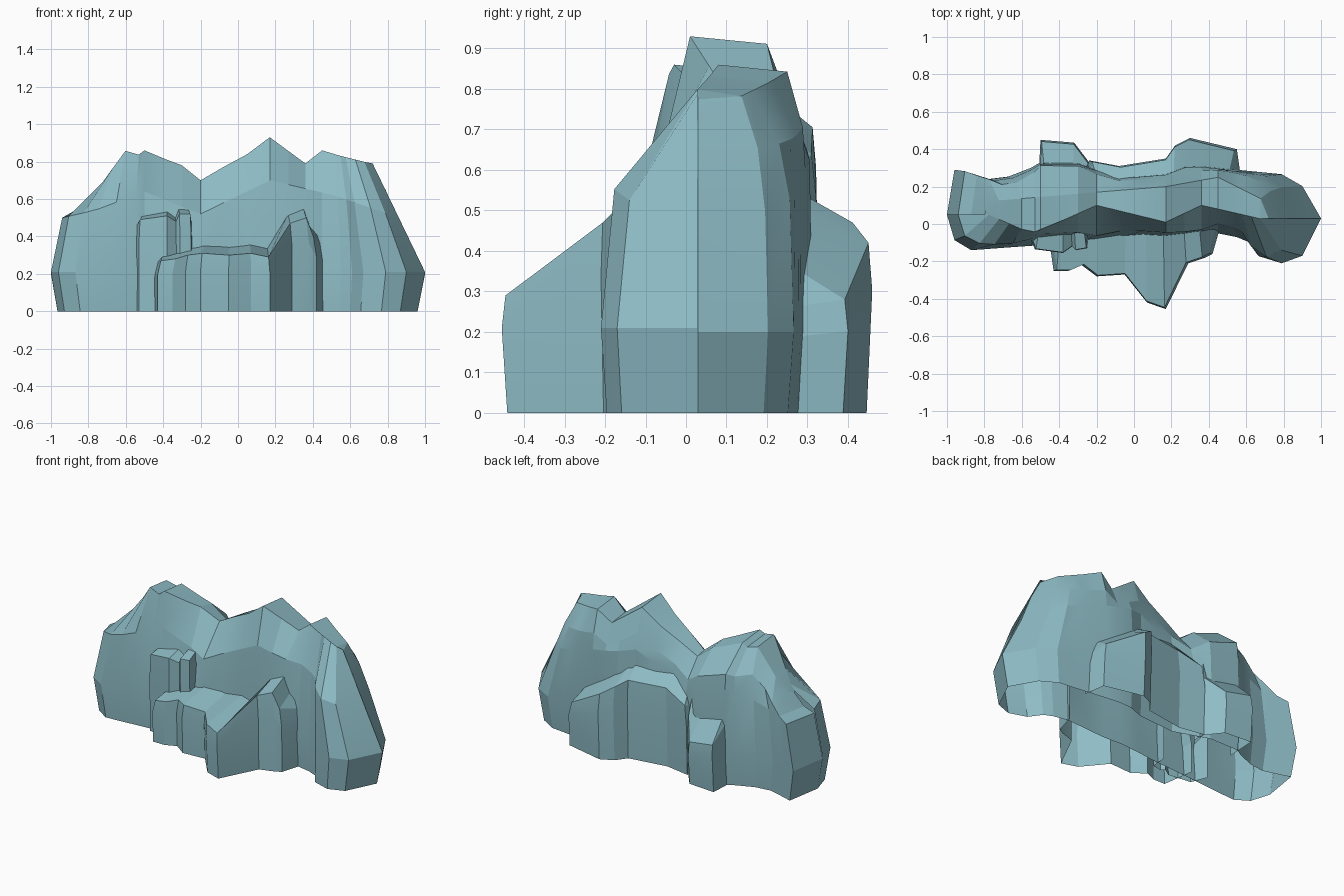
import bpy
import random

random.seed(4)

cube = bpy.data.objects.get("Cube")
if cube:
    bpy.data.objects.remove(cube, do_unlink=True)

# Single stone colour
stone = bpy.data.materials.new("pale teal stone")
stone.use_nodes = True
stone.diffuse_color = (.27, .50, .56, 1)
shader = stone.node_tree.nodes["Principled BSDF"]
shader.inputs["Base Color"].default_value = stone.diffuse_color
shader.inputs["Roughness"].default_value = .9


def sample(line, x):
    """Height of a polyline at x."""
    for (left, low), (right, high) in zip(line, line[1:]):
        if x <= right:
            t = max(0, (x - left) / (right - left))
            return low + (high - low) * t
    return line[-1][1]


def skin(name, columns):
    """Skin a row of equally long point columns into a faceted shell."""
    count = len(columns[0])
    points = [point for column in columns for point in column]
    faces = []
    for c in range(len(columns) - 1):
        for r in range(count - 1):
            corner = c * count + r
            faces.append((corner, corner + count, corner + count + 1, corner + 1))
    mesh = bpy.data.meshes.new(name)
    mesh.from_pydata(points, [], faces)
    mesh.materials.append(stone)
    rock = bpy.data.objects.new(name, mesh)
    bpy.context.collection.objects.link(rock)
    bpy.ops.object.select_all(action="DESELECT")
    rock.select_set(True)
    bpy.context.view_layer.objects.active = rock
    # Merge the pinched ends and turn the faces outward
    bpy.ops.object.mode_set(mode="EDIT")
    bpy.ops.mesh.select_all(action="SELECT")
    bpy.ops.mesh.remove_doubles(threshold=.001)
    bpy.ops.mesh.normals_make_consistent(inside=False)
    bpy.ops.object.mode_set(mode="OBJECT")
    bpy.ops.object.shade_smooth_by_angle(angle=.2)
    return rock


# Guide lines of the main ridge: crest height, then plan lines
crest = [(-.95, .5), (-.8, .58), (-.71, .71), (-.6, .86), (-.54, .83), (-.5, .86),
         (-.38, .81), (-.3, .78), (-.2, .70), (-.08, .77), (.05, .84), (.17, .93),
         (.36, .79), (.45, .86), (.55, .83), (.71, .79)]
shoulder = [(-1, .5), (-.8, .54), (-.5, .64), (-.2, .52), (.17, .7), (.6, .6), (1, .5)]
front = [(-1, .05), (-.97, -.08), (-.87, -.14), (-.6, -.12), (-.45, -.11), (-.2, -.09),
         (0, -.06), (.2, -.07), (.45, -.05), (.6, -.08), (.66, -.17), (.79, -.21),
         (.9, -.17), (1, .03)]
back = [(-1, .05), (-.96, .29), (-.78, .24), (-.62, .26), (-.5, .33), (-.3, .33),
        (-.08, .25), (.17, .27), (.3, .32), (.55, .29), (.85, .26), (.92, .18), (1, .03)]
crest_front = [(-.8, .06), (-.55, -.05), (-.38, .02), (-.2, .1), (.17, .01),
               (.36, .1), (.45, .08), (.71, .02)]
crest_back = [(-.8, .12), (-.55, .14), (-.2, .17), (.17, .2), (.45, .25), (.71, .12)]
stations = [-1, -.96, -.87, -.78, -.67, -.55, -.5, -.38, -.3, -.2, -.08, .05,
            .17, .27, .36, .45, .55, .61, .67, .79, .9, 1]


def pull(x, left, right):
    """Draw the two ends of the ridge inward at higher levels."""
    if abs(x) < .5:
        return x
    if x < 0:
        return -.5 + (x + .5) * left
    return .5 + (x - .5) * right


# Main ridge, one column over the crest at each station
columns = []
for x in stations:
    near, far = sample(front, x), sample(back, x)
    depth = far - near
    wobble = random.uniform(-.05, .05) * depth
    base_x, low_x = pull(x, .93, .92), x
    mid_x, top_x = pull(x, .88, .72), pull(x, .6, .44)
    high, mid = sample(crest, top_x), sample(shoulder, x)
    upper_near, upper_far = near + depth * .1, far - depth * .06
    top_near = min(max(sample(crest_front, top_x), upper_near), upper_far)
    top_far = min(max(sample(crest_back, top_x), top_near), upper_far)
    columns.append([
        (base_x, near + depth * .03, 0),
        (low_x, near, .21),
        (mid_x, upper_near + wobble, mid),
        (top_x, top_near, high),
        (top_x, top_far, high * .98),
        ((top_x + mid_x) / 2, upper_far + wobble / 2, max(mid, high * .82)),
        (mid_x, far - depth * .02, mid * .95),
        (low_x, far, .2),
        (base_x, far - depth * .03, 0),
    ])
skin("main_ridge", columns)


def outcrop(name, rim, wall, rise, squeeze=.85):
    """Ledge with a sloped top running from its rim back into the ridge."""
    centre = sum(point[0] for point in rim) / len(rim)
    ledge = []
    for x, y, z in rim:
        ledge.append([
            (x, y * .97, 0),
            (x, y, z * .72),
            (x + (centre - x) * .04, y * .98, z),
            (centre + (x - centre) * squeeze, wall, z + rise),
        ])
    return skin(name, ledge)


# Front ledges and the pointed spur
outcrop("front_spur", [
    (-.46, -.04, .26), (-.43, -.25, .27), (-.35, -.25, .28), (-.28, -.22, .3),
    (-.2, -.28, .31), (-.05, -.27, .3), (.07, -.42, .31), (.17, -.455, .29)] + [
    (.29, -.21, .47), (.38, -.18, .5), (.42, -.16, .4), (.46, -.02, .36)],
    -.02, .05, .92)
outcrop("front_block", [
    (-.57, -.03, .42), (-.53, -.135, .49), (-.38, -.155, .51), (-.33, -.12, .48),
    (-.31, -.14, .52), (-.25, -.13, .52), (-.24, -.02, .45)], -.02, .03)

# Rear ledges
outcrop("rear_ledge", [
    (-.27, .22, .4), (-.24, .34, .44), (-.08, .31, .5), (.17, .35, .5),
    (.22, .42, .47), (.3, .46, .42), (.55, .4, .28), (.57, .26, .26)], .2, .12)
outcrop("rear_boulder", [
    (-.51, .25, .44), (-.5, .45, .3), (-.32, .435, .27), (-.24, .33, .38),
    (-.24, .25, .42)], .3, .14)
